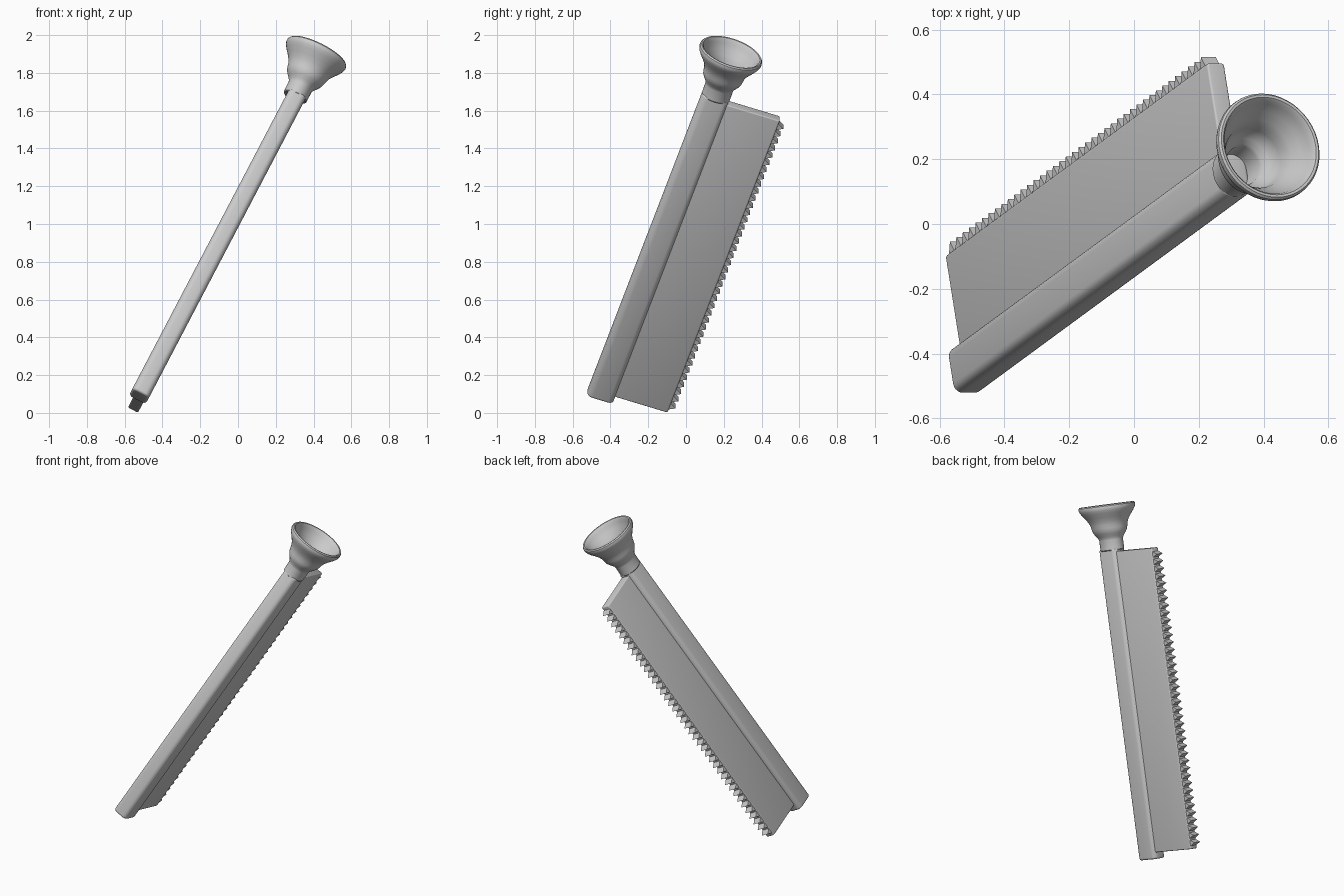
import bpy, bmesh, math
from mathutils import Vector, Matrix

if "Cube" in bpy.data.objects:
    bpy.data.objects.remove(bpy.data.objects["Cube"])

# Tilted frame: u runs along the bar, w across the blade, n through its thickness
base = Vector((-0.52, -0.452, 0.095))
u = Vector((0.826, 0.607, 1.577)).normalized()
w = (Vector((0, 1, 0)) - u * u.y).normalized()


def frame(origin, axis_u, axis_w):
    axis_w = (axis_w - axis_u * axis_w.dot(axis_u)).normalized()
    axis_n = axis_w.cross(axis_u)
    m = Matrix((axis_n, axis_w, axis_u)).transposed().to_4x4()
    m.translation = origin
    return m


def finish(name, bm, matrix, smooth=True):
    bmesh.ops.recalc_face_normals(bm, faces=bm.faces)
    me = bpy.data.meshes.new(name)
    bm.to_mesh(me)
    bm.free()
    ob = bpy.data.objects.new(name, me)
    bpy.context.collection.objects.link(ob)
    ob.matrix_world = matrix
    if smooth:
        bpy.context.view_layer.objects.active = ob
        ob.select_set(True)
        bpy.ops.object.shade_smooth_by_angle(angle=math.radians(35))
        ob.select_set(False)
    return ob


def rounded_box(name, lo, hi, long_bevel, end_bevel, matrix):
    bm = bmesh.new()
    bmesh.ops.create_cube(bm, size=1)
    for v in bm.verts:
        v.co = Vector([lo[i] if v.co[i] < 0 else hi[i] for i in range(3)])
    long = [e for e in bm.edges
            if abs(e.verts[0].co.z - e.verts[1].co.z) > 0.5]
    bmesh.ops.bevel(bm, geom=long, offset=long_bevel, segments=5,
                    profile=0.5, affect='EDGES')
    ends = [e for e in bm.edges
            if abs(e.verts[0].co.z - e.verts[1].co.z) < 1e-5]
    bmesh.ops.bevel(bm, geom=ends, offset=end_bevel, segments=3,
                    profile=0.5, affect='EDGES')
    return finish(name, bm, matrix)


body = frame(base, u, w)

# Long rounded back bar
rounded_box("back_bar", (-0.05, -0.073, -0.01), (0.05, 0.073, 1.89),
            0.03, 0.012, body)

# Flat blade
rounded_box("blade", (-0.025, 0.04, 0.03), (0.035, 0.365, 1.872),
            0.01, 0.006, body)

# Row of triangular teeth along the blade edge
bm = bmesh.new()
count, start, end = 40, 0.045, 1.855
pitch = (end - start) / count
for i in range(count):
    z = start + i * pitch
    prof = [(0.355, z), (0.397, z + pitch / 2), (0.355, z + pitch)]
    a, b = [[bm.verts.new((x, t, s)) for t, s in prof] for x in (-0.021, 0.031)]
    bm.faces.new(a)
    bm.faces.new(b[::-1])
    for k in range(3):
        j = (k + 1) % 3
        bm.faces.new((a[k], b[k], b[j], a[j]))
finish("teeth", bm, body, smooth=False)

# Open flared cup: (radius, height) up the outside, over the lip, down inside
profile = [(0.056, 0.0), (0.072, 0.0), (0.077, 0.005), (0.077, 0.066),
           (0.079, 0.075), (0.086, 0.088), (0.099, 0.106), (0.107, 0.122),
           (0.110, 0.140), (0.113, 0.160), (0.122, 0.182), (0.138, 0.206),
           (0.157, 0.231), (0.168, 0.248), (0.173, 0.262), (0.172, 0.274),
           (0.166, 0.281), (0.158, 0.280), (0.152, 0.273), (0.146, 0.255),
           (0.130, 0.226), (0.113, 0.198), (0.102, 0.175), (0.097, 0.150),
           (0.092, 0.126), (0.080, 0.108), (0.067, 0.092), (0.062, 0.080),
           (0.060, 0.020)]
cup_axis = Vector((0.119, 0.085, 0.24)).normalized()
bm = bmesh.new()
sides = 48
rings = []
for r, h in profile:
    oval = 0.86 + 0.14 * min(1, max(0, (h - 0.06) / 0.09))  # oval neck, round rim
    rings.append([bm.verts.new((r * oval * math.cos(2 * math.pi * k / sides),
                                r * math.sin(2 * math.pi * k / sides), h))
                  for k in range(sides)])
for a, b in zip(rings, rings[1:] + rings[:1]):
    for k in range(sides):
        j = (k + 1) % sides
        bm.faces.new((a[k], a[j], b[j], b[k]))
finish("cup", bm, frame(Vector((0.301, 0.156, 1.67)), cup_axis, w))
